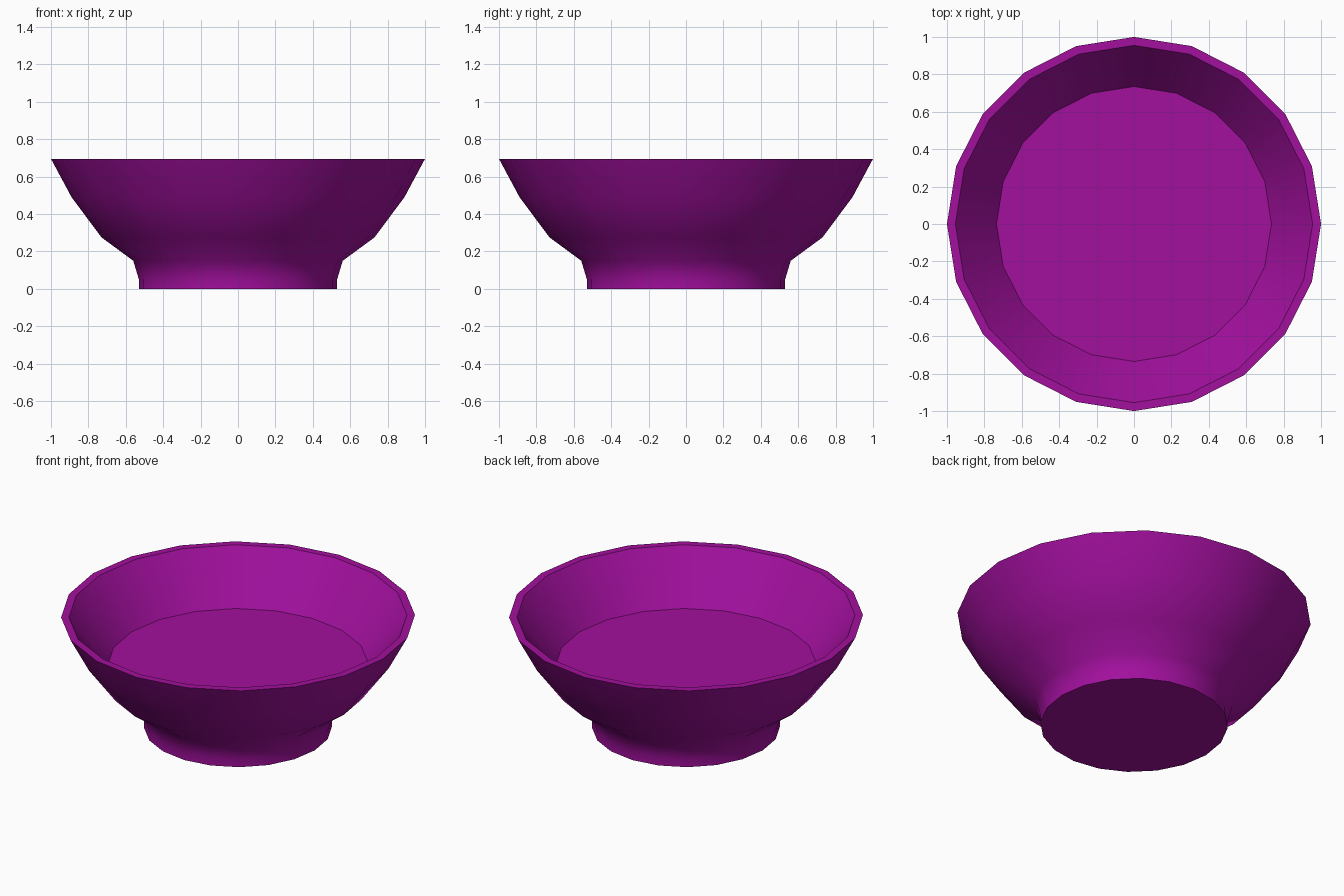
import bpy, bmesh, math

if "Cube" in bpy.data.objects:
    bpy.data.objects.remove(bpy.data.objects["Cube"])

SIDES = 20
# (radius, height) from the foot, up the outside, over the rim, down to the inner floor
PROFILE = [(0.53, 0), (0.53, 0.05), (0.56, 0.15), (0.73, 0.275), (0.89, 0.49),
           (1.0, 0.695), (0.955, 0.695), (0.735, 0.40)]

# Bowl: lathe the profile, then cap the foot and the floor
bm = bmesh.new()
rings = [[bm.verts.new((r * math.cos(2 * math.pi * i / SIDES),
                        r * math.sin(2 * math.pi * i / SIDES), z))
          for i in range(SIDES)] for r, z in PROFILE]
for a, b in zip(rings, rings[1:]):
    for i in range(SIDES):
        j = (i + 1) % SIDES
        bm.faces.new((a[i], a[j], b[j], b[i]))
bm.faces.new(rings[0][::-1])
bm.faces.new(rings[-1])
bmesh.ops.recalc_face_normals(bm, faces=bm.faces[:])

mesh = bpy.data.meshes.new("bowl")
bm.to_mesh(mesh)
bm.free()
bowl = bpy.data.objects.new("bowl", mesh)
bpy.context.collection.objects.link(bowl)

# Purple glaze
mat = bpy.data.materials.new("purple_glaze")
mat.diffuse_color = (0.36, 0.005, 0.34, 1)
mat.use_nodes = True
mat.node_tree.nodes["Principled BSDF"].inputs["Base Color"].default_value = mat.diffuse_color
mesh.materials.append(mat)

# Smooth sides with crisp rim, floor and foot edges
bpy.context.view_layer.objects.active = bowl
bowl.select_set(True)
bpy.ops.object.shade_smooth_by_angle(angle=math.radians(45))
